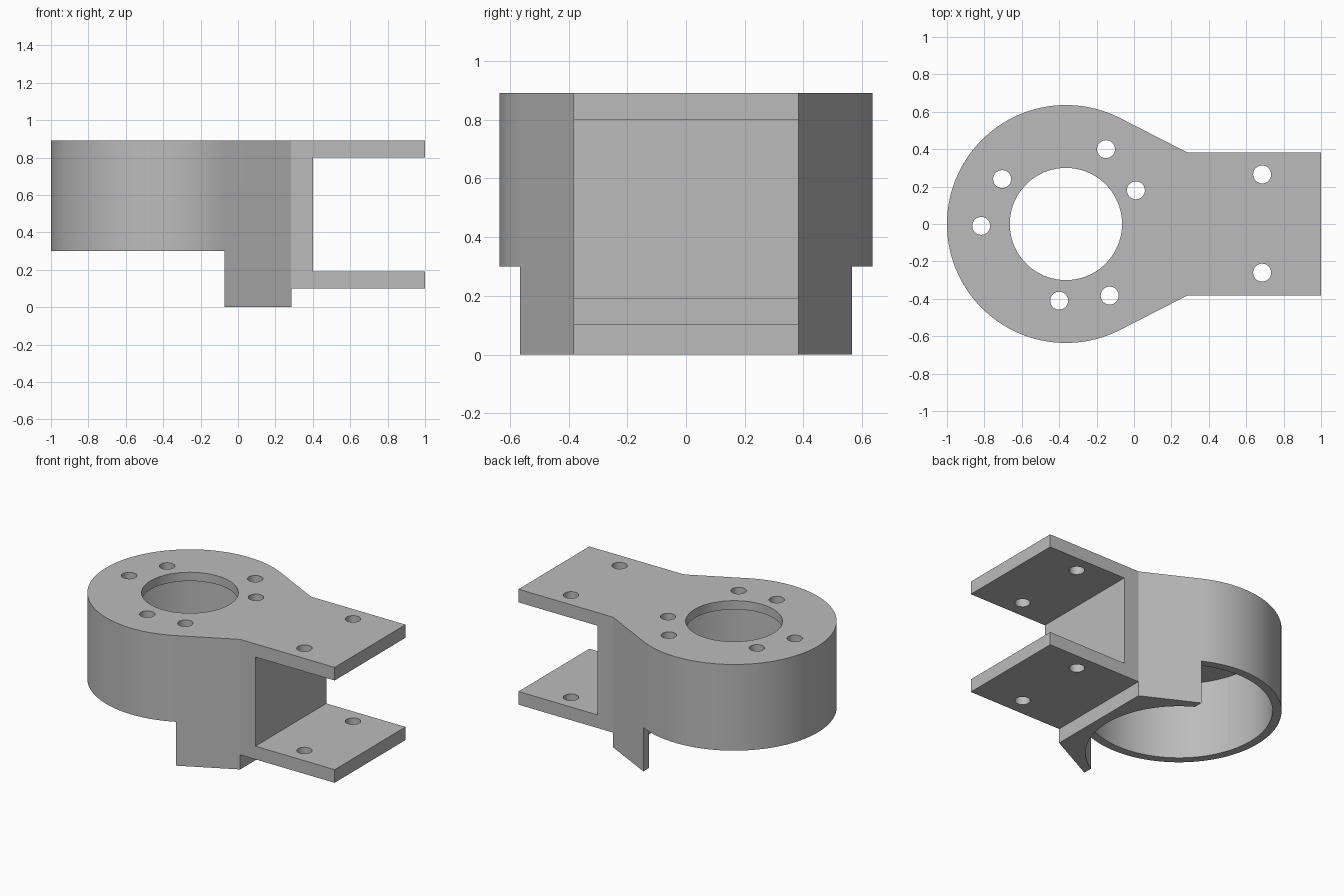
import bpy, bmesh
from math import sin, cos, radians, atan2, acos, hypot, pi

if "Cube" in bpy.data.objects:
    bpy.data.objects.remove(bpy.data.objects["Cube"], do_unlink=True)

TOP = 0.89
CX, R = -0.364, 0.636          # round housing centre and radius
NECK_X, HALF_W = 0.284, 0.383  # where the taper meets the straight arm

grey = bpy.data.materials.new("plain grey")
grey.use_nodes = True
colour = (0.5, 0.5, 0.5, 1)
grey.diffuse_color = colour
bsdf = next(n for n in grey.node_tree.nodes if n.type == 'BSDF_PRINCIPLED')
bsdf.inputs["Base Color"].default_value = colour
bsdf.inputs["Roughness"].default_value = 0.6


def prism(name, outline, z0, z1):
    """Extrude a counter-clockwise outline from z0 to z1."""
    bm = bmesh.new()
    face = bm.faces.new([bm.verts.new((x, y, z0)) for x, y in outline])
    out = bmesh.ops.extrude_face_region(bm, geom=[face])
    for v in out["geom"]:
        if isinstance(v, bmesh.types.BMVert):
            v.co.z = z1
    bmesh.ops.recalc_face_normals(bm, faces=bm.faces)
    mesh = bpy.data.meshes.new(name)
    bm.to_mesh(mesh)
    bm.free()
    mesh.materials.append(grey)
    obj = bpy.data.objects.new(name, mesh)
    bpy.context.scene.collection.objects.link(obj)
    return obj


def circle(x, y, r, n):
    return [(x + r * cos(2 * pi * i / n), y + r * sin(2 * pi * i / n)) for i in range(n)]


def rect(x0, x1, y=0.8):
    return [(x0, -y), (x1, -y), (x1, y), (x0, y)]


# Bracket outline: round housing, tangent taper, straight arm
dx = NECK_X - CX
tangent = atan2(HALF_W, dx) + acos(R / hypot(dx, HALF_W))
STEPS = 96
arc = [tangent + (2 * pi - 2 * tangent) * i / STEPS for i in range(STEPS + 1)]
outline = [(CX + R * cos(a), R * sin(a)) for a in arc]
outline += [(NECK_X, -HALF_W), (1, -HALF_W), (1, HALF_W), (NECK_X, HALF_W)]
bracket = prism("bracket", outline, 0, TOP)

# Cutters: step under the housing, slot between the arm plates, step under the arm
leg_x = CX + R * cos(tangent) + 0.002
cutters = [
    prism("housing_step", rect(-1.3, leg_x), -0.2, 0.3),
    prism("arm_slot", rect(0.4, 1.3), 0.19, 0.80),
    prism("arm_step", rect(NECK_X + 0.001, 1.3), -0.2, 0.10),
    prism("cavity", circle(CX, 0, 0.58, 128), -0.2, TOP - 0.06),
    prism("bore", circle(CX, 0, 0.3, 96), 0.6, 1.1),
]

# Screw holes through the housing lid and through both arm plates
lid_holes = [(-0.15, 0.4), (-0.705, 0.24), (-0.817, -0.01),
             (-0.4, -0.41), (-0.13, -0.383), (0.01, 0.18)]
arm_holes = [(0.685, 0.265), (0.685, -0.26)]
for x, y in lid_holes:
    cutters.append(prism("lid_hole", circle(x, y, 0.048, 32), 0.6, 1.1))
for x, y in arm_holes:
    cutters.append(prism("arm_hole", circle(x, y, 0.048, 32), -0.2, 1.1))

bpy.ops.object.select_all(action='DESELECT')
bracket.select_set(True)
bpy.context.view_layer.objects.active = bracket
for cutter in cutters:
    cutter.hide_render = True
    mod = bracket.modifiers.new(cutter.name, 'BOOLEAN')
    mod.operation = 'DIFFERENCE'
    mod.solver = 'EXACT'
    mod.object = cutter
    bpy.ops.object.modifier_apply(modifier=mod.name)
    bpy.data.objects.remove(cutter, do_unlink=True)

bpy.ops.object.shade_smooth_by_angle(angle=radians(20))
